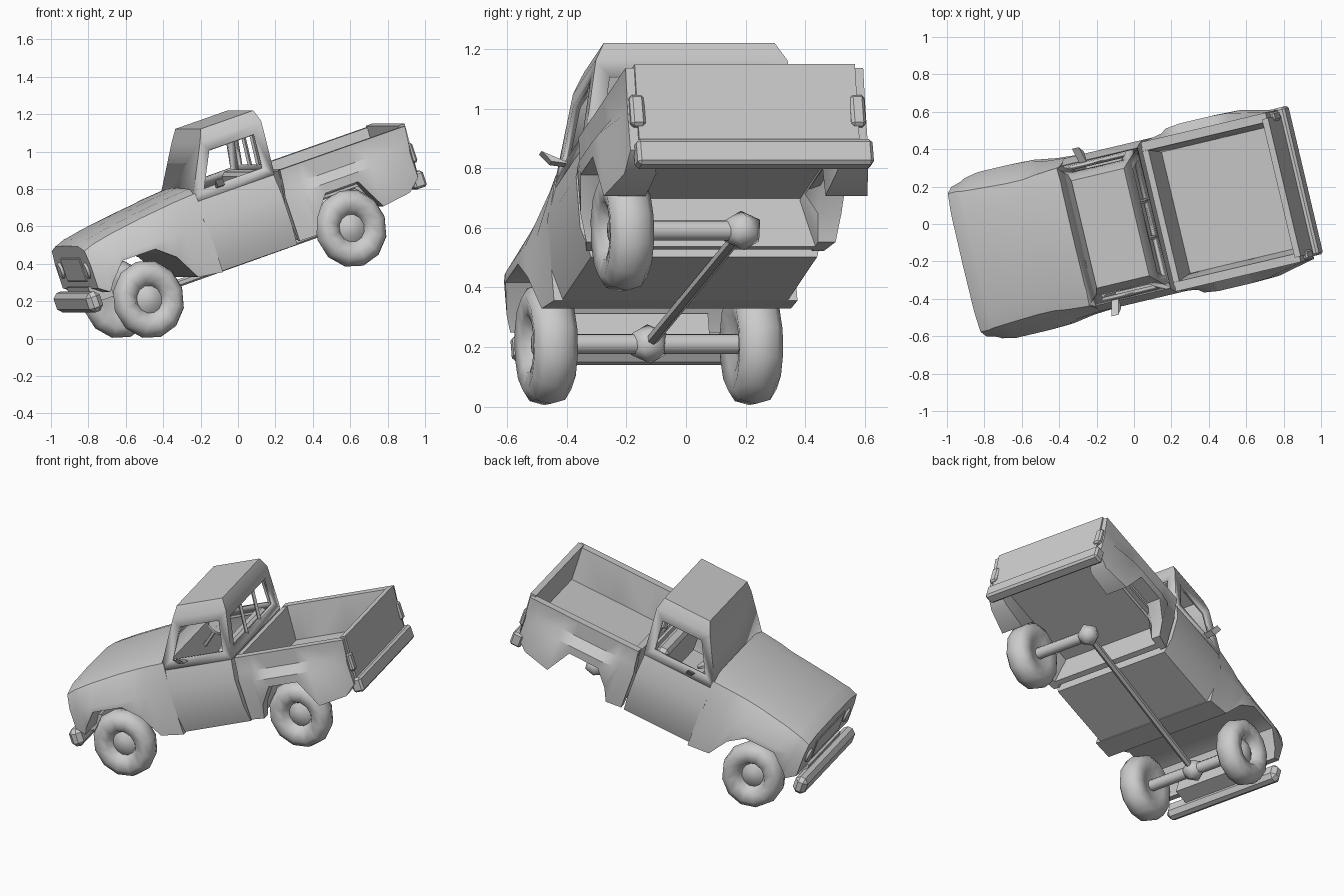
import bpy, bmesh, math
from mathutils import Matrix, Vector

if "Cube" in bpy.data.objects:
    bpy.data.objects.remove(bpy.data.objects["Cube"])

# Local frame: x runs nose to tail, y across, z up; then tilted and turned into place
POSE = (Matrix.Translation((-0.56, -0.125, 0.21)) @ Matrix.Rotation(math.radians(13.3), 4, 'Z')
        @ Matrix.Rotation(math.radians(-18.9), 4, 'Y'))
AXLE = 1.176
TRACK = 0.354

grey = bpy.data.materials.new("plain_grey")
grey.use_nodes = True
grey.diffuse_color = (0.6, 0.6, 0.6, 1)
grey.node_tree.nodes["Principled BSDF"].inputs["Base Color"].default_value = (0.6, 0.6, 0.6, 1)


def finish(name, bm, angle=40):
    bmesh.ops.recalc_face_normals(bm, faces=bm.faces)
    me = bpy.data.meshes.new(name)
    bm.to_mesh(me)
    bm.free()
    me.transform(POSE)
    me.materials.append(grey)
    ob = bpy.data.objects.new(name, me)
    bpy.context.collection.objects.link(ob)
    bpy.ops.object.select_all(action='DESELECT')
    ob.select_set(True)
    bpy.context.view_layer.objects.active = ob
    bpy.ops.object.shade_smooth_by_angle(angle=math.radians(angle))
    return ob


def loft(name, rings, closed=True, caps=True, angle=40):
    bm = bmesh.new()
    vs = [[bm.verts.new(p) for p in r] for r in rings]
    n = len(rings[0])
    for a, b in zip(vs, vs[1:]):
        for i in range(n if closed else n - 1):
            j = (i + 1) % n
            bm.faces.new((a[i], a[j], b[j], b[i]))
    if caps:
        bm.faces.new(vs[0])
        bm.faces.new(vs[-1])
    return finish(name, bm, angle)


def box(name, lo, hi, bevel=0.0):
    bm = bmesh.new()
    size = Vector(hi) - Vector(lo)
    mid = (Vector(hi) + Vector(lo)) / 2
    bmesh.ops.create_cube(bm, size=1, matrix=Matrix.Translation(mid) @ Matrix.Diagonal((*size, 1)))
    if bevel:
        bmesh.ops.bevel(bm, geom=bm.edges[:], offset=bevel, segments=1, affect='EDGES')
    return finish(name, bm, 30)


def tube(name, a, b, r1, r2=None, sides=8):
    a, b = Vector(a), Vector(b)
    bm = bmesh.new()
    turn = (b - a).to_track_quat('Z', 'Y').to_matrix().to_4x4()
    bmesh.ops.create_cone(bm, cap_ends=True, segments=sides, radius1=r1, radius2=r2 or r1,
                          depth=(b - a).length, matrix=Matrix.Translation((a + b) / 2) @ turn)
    return finish(name, bm, 50)


def mirrored(half):
    # half section from top centre to bottom centre becomes a full ring
    return half + [(x, -y, z) for x, y, z in reversed(half[1:-1])]


# Hood and front fenders: x, hood half width, top, fender half width, bottom
front = [(-0.255, 0.38, 0.39, 0.41, 0.15), (-0.20, 0.38, 0.41, 0.425, 0.11),
         (-0.17, 0.375, 0.415, 0.44, 0.16), (-0.09, 0.37, 0.43, 0.455, 0.25),
         (0.10, 0.36, 0.455, 0.455, 0.25), (0.20, 0.36, 0.465, 0.45, 0.17),
         (0.28, 0.37, 0.475, 0.43, 0.03), (0.42, 0.38, 0.485, 0.42, 0.01)]
loft("hood_and_fenders", [mirrored([(x, 0, t), (x, h * 0.7, t - 0.005), (x, h, t - 0.03),
                                    (x, f, max(0.28, b + 0.03)), (x, f, b), (x, 0, b)])
                          for x, h, t, f, b in front])
box("grille", (-0.262, -0.22, 0.19), (-0.245, 0.22, 0.32), 0.004)
box("front_bumper", (-0.33, -0.40, 0.03), (-0.25, 0.40, 0.14), 0.025)
box("bumper_bracket", (-0.27, -0.25, 0.07), (-0.15, 0.25, 0.16))

# Lower cab tub, open on top
loft("cab_lower", [[(x, -0.375, 0.44), (x, -0.42, 0.3), (x, -0.42, 0.12), (x, -0.39, 0.015),
                    (x, 0.39, 0.015), (x, 0.42, 0.12), (x, 0.42, 0.3), (x, 0.375, 0.44)]
                   for x in (0.41, 0.86)], closed=False)

# Upper cab: tapered shell with side and rear windows cut out
bm = bmesh.new()
levels = [(0.385, 0.865, 0.385, 0.41), (0.545, 0.90, 0.33, 0.70), (0.58, 0.885, 0.295, 0.765)]
loops = [[bm.verts.new(p) for p in ((a, -h, z), (b, -h, z), (b, h, z), (a, h, z))]
         for a, b, h, z in levels]
walls = []
for lower, upper in zip(loops, loops[1:]):
    for i in range(4):
        j = (i + 1) % 4
        walls.append(bm.faces.new((lower[i], lower[j], upper[j], upper[i])))
bm.faces.new(loops[-1])
bm.normal_update()
windows = walls[:3]
bmesh.ops.inset_individual(bm, faces=windows, thickness=0.055, use_even_offset=True)
bmesh.ops.delete(bm, geom=windows, context='FACES')
cab = finish("cab_upper", bm)
shell = cab.modifiers.new("thickness", 'SOLIDIFY')
shell.thickness = 0.025

for y in (-0.1, 0.1):
    tube("rear_window_bar", (0.86, y, 0.45), (0.88, y, 0.66), 0.012, sides=4)
box("seat_back", (0.74, -0.32, 0.15), (0.82, 0.32, 0.46), 0.02)
box("seat_base", (0.58, -0.32, 0.03), (0.78, 0.32, 0.18), 0.02)
tube("steering_wheel", (0.53, 0.18, 0.42), (0.54, 0.18, 0.43), 0.06, sides=10)
tube("steering_column", (0.42, 0.18, 0.33), (0.54, 0.18, 0.43), 0.012, sides=6)

# Bed sides with wheel arches: x, outer half width, bottom, inner half width below
bed = [(0.875, 0.41, 0.03, 0.37), (0.97, 0.43, 0.03, 0.37), (1.0, 0.45, 0.12, 0.37),
       (1.08, 0.46, 0.23, 0.37), (1.27, 0.46, 0.23, 0.37), (1.36, 0.455, 0.06, 0.31),
       (1.53, 0.42, 0.08, 0.31), (1.60, 0.41, 0.14, 0.33)]
for s in (-1, 1):
    side = "left" if s > 0 else "right"
    loft("bed_side_" + side, [[(x + lean, s * y, z) for y, z, lean in
                               ((0.36, 0.425, 0.02), (0.41, 0.425, 0.02), (0.41, 0.33, 0.01),
                                (f, 0.28, 0), (f, b, 0), (i, b, 0), (0.33, 0.19, 0))]
                              for x, f, b, i in bed])
    # Wing mirror, headlight and tail light
    loft("mirror_" + side, [[(x, s * 0.36, 0.44), (x, s * 0.43, 0.45), (x - 0.01, s * 0.46, 0.49)]
                            for x in (0.54, 0.58)])
    tube("headlight_" + side, (-0.235, s * 0.3, 0.25), (-0.268, s * 0.3, 0.25), 0.055, 0.04, 10)
    box("tail_light_" + side, (1.58, s * 0.38 - 0.025, 0.22), (1.63, s * 0.38 + 0.025, 0.33), 0.01)

box("bed_floor", (0.88, -0.37, 0.2), (1.6, 0.37, 0.215))
box("bed_front_wall", (0.89, -0.38, 0.03), (0.925, 0.38, 0.42))
loft("tailgate", [[(1.575, y, 0.14), (1.61, y, 0.14), (1.63, y, 0.435), (1.595, y, 0.435)]
                  for y in (-0.38, 0.38)])
box("rear_bumper", (1.57, -0.395, 0.08), (1.64, 0.42, 0.17), 0.012)

# Wheels turned from one tyre and hub profile: radius, sideways offset
TYRE = [(0.05, -0.05), (0.10, -0.065), (0.16, -0.075), (0.198, -0.05), (0.212, 0),
        (0.198, 0.05), (0.16, 0.075), (0.10, 0.065), (0.075, 0.02), (0.035, 0.045)]


def wheel(name, x, s):
    steps = [i * math.tau / 12 for i in range(12)]
    loft(name, [[(x + 0.92 * r * math.cos(a), s * (TRACK + d), r * math.sin(a)) for a in steps]
                for r, d in TYRE], angle=60)


wheel("front_wheel_left", 0, 1)
wheel("front_wheel_right", 0, -1)
wheel("rear_wheel_right", AXLE, -1)

# Running gear: the rear axle stops at its differential
tube("front_axle", (0, -TRACK, 0), (0, TRACK, 0), 0.035)
tube("rear_axle", (AXLE, -TRACK, 0), (AXLE, 0.06, 0), 0.035)
for name, x, y in (("front_differential", 0, 0), ("rear_differential", AXLE, 0.06)):
    bm = bmesh.new()
    bmesh.ops.create_icosphere(bm, subdivisions=1, radius=0.07,
                               matrix=Matrix.Translation((x, y, 0)))
    finish(name, bm, 50)
tube("drive_shaft", (0, 0, 0), (AXLE, 0.06, 0), 0.02, sides=6)
